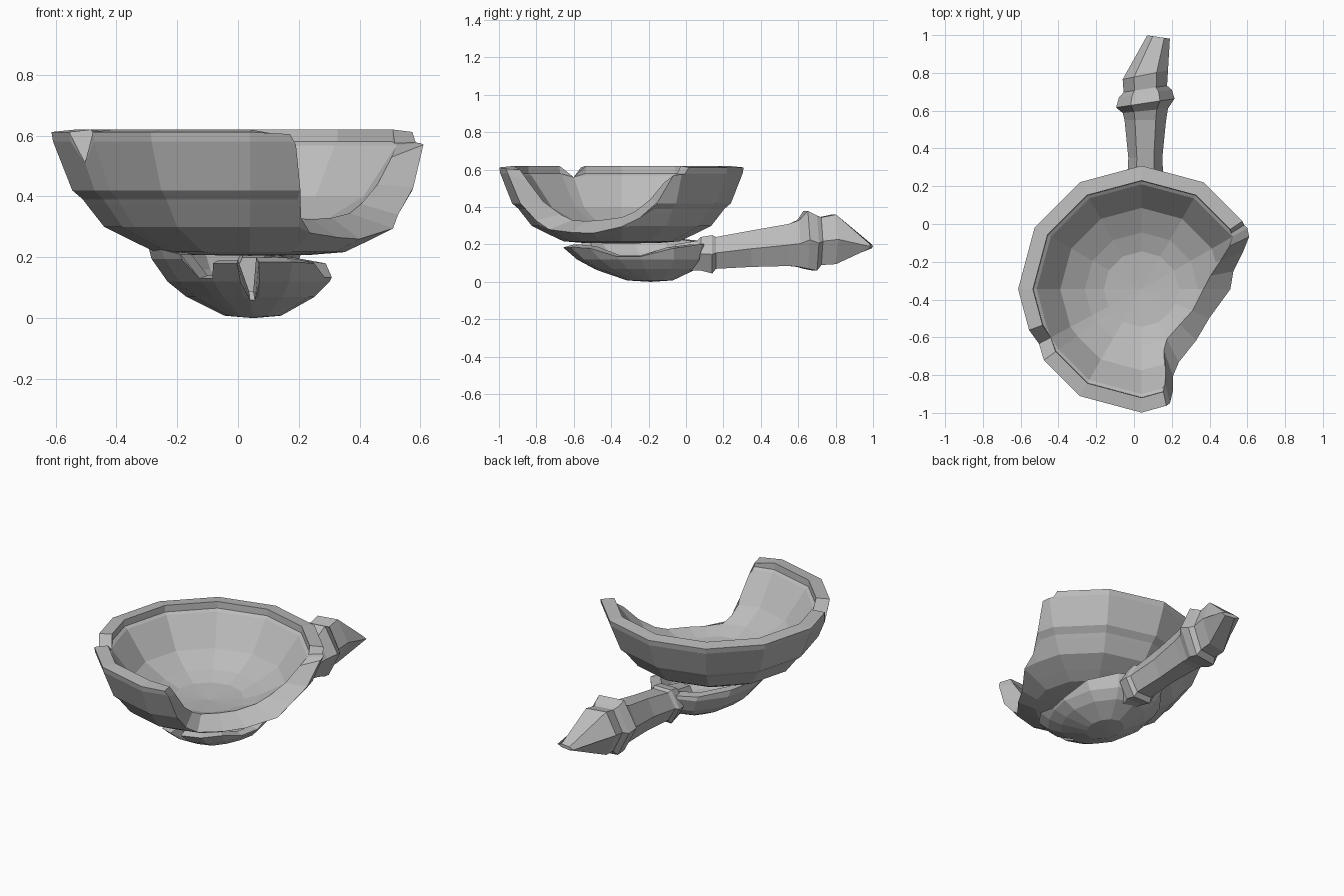
import bpy, bmesh
from math import cos, sin, radians

cube = bpy.data.objects.get("Cube")
if cube:
    bpy.data.objects.remove(cube)

clay = bpy.data.materials.new("grey_clay")
clay.use_nodes = True
GREY = (0.5, 0.5, 0.5, 1)
clay.diffuse_color = GREY
clay.node_tree.nodes["Principled BSDF"].inputs["Base Color"].default_value = GREY


def finish(bm, name):
    bmesh.ops.remove_doubles(bm, verts=bm.verts, dist=0.002)
    bmesh.ops.recalc_face_normals(bm, faces=bm.faces)
    mesh = bpy.data.meshes.new(name)
    bm.to_mesh(mesh)
    bm.free()
    mesh.materials.append(clay)
    obj = bpy.data.objects.new(name, mesh)
    bpy.context.collection.objects.link(obj)
    return obj


def radius_at(profile, z):
    """Radius of a (radius, height) profile at height z."""
    for (r0, z0), (r1, z1) in zip(profile, profile[1:]):
        if z <= z1:
            return r0 + (r1 - r0) * max(0, z - z0) / (z1 - z0)
    return profile[-1][0]


def broken_dish(name, outer, inner, columns, centre, scale, lean=(0, 0)):
    """Twelve-sided dish; each column (angle, outer top, inner top) is
    snapped off at its own heights. Lean shifts the bottom sideways."""
    bm = bmesh.new()
    height = outer[-1][1]
    cols = []
    for angle, top_out, top_in in columns:
        flat = cos(radians(15)) / cos(radians(angle % 30 - 15))
        a = radians(angle)
        points = []
        for profile, order, top in ((outer, outer, top_out), (inner, inner[::-1], top_in)):
            for _, level in order:
                z = min(level, top)
                r = radius_at(profile, z) * flat
                low = 1 - z / height
                points.append(bm.verts.new((centre[0] + lean[0] * low + r * scale[0] * cos(a),
                                            centre[1] + lean[1] * low + r * scale[1] * sin(a), z)))
        cols.append(points)
    for a, b in zip(cols, cols[1:] + cols[:1]):
        for i in range(len(a) - 1):
            bm.faces.new((a[i], b[i], b[i + 1], a[i + 1]))
    return finish(bm, name)


# Bowl: intact rim, small notch on one side, large piece missing on the other
rim = 0.62
edge = 0.612
bowl_out = [(0, .205), (.2, .208), (.31, .217), (.38, .25), (.48, .30), (.535, .37),
            (.55, .39), (.585, .42), (.648, .58), (.655, rim)]
bowl_in = [(0, .28), (.2, .295), (.3, .33), (.43, .40), (.555, .568), (.573, .58), (.575, rim)]
columns = [(a, edge, rim) for a in (34, 60, 90, 120, 150, 180, 200)]
columns += [(208, .51, .56), (216, edge, rim), (240, edge, rim), (270, edge, rim)]
columns += [(282, .605, .60), (284, .57, .54), (287, .42, .43), (290, .33, .36),
            (297, .28, .33), (317, .265, .325), (337, .26, .33), (360, .295, .345),
            (371, .34, .375), (380, .43, .44), (386, .57, .53), (390, .575, .57),
            (392, .578, .575)]
broken_dish("bowl", bowl_out, bowl_in, columns, (.04, -.345), (1, 1))

# Spoon head: shallow dish with a jagged front edge and a low side
head_out = [(0, 0), (.3, .008), (.68, .07), (.86, .12), (1, .195), (1.02, .24)]
head_in = [(0, .045), (.35, .055), (.65, .11), (.78, .16), (.87, .24)]
head_cols = [(0, .135, .14), (30, .18, .185), (60, .2, .2), (90, .21, .21), (120, .22, .22),
             (150, .235, .235), (180, .235, .235), (210, .225, .225), (225, .21, .21),
             (233, .13, .14), (244, .13, .14), (248, .18, .19), (264, .18, .19),
             (269, .06, .09), (274, .06, .09), (278, .185, .2), (300, .185, .2),
             (320, .18, .19), (340, .135, .14)]
broken_dish("spoon_head", head_out, head_in, head_cols, (.02, -.29), (.31, .41), (.03, .1))

# Spoon handle: six-sided, with two collars and a wedge-shaped end
# Each section: y, centre x, half width, bottom, top, skew
sections = [(-.06, .05, .07, .06, .20, 0), (.06, .06, .09, .06, .22, 0),
            (.08, .06, .11, .06, .24, 0), (.14, .06, .115, .045, .25, 0),
            (.16, .06, .10, .07, .24, 0), (.35, .06, .09, .08, .275, 0),
            (.55, .06, .11, .085, .31, 0), (.60, .06, .12, .08, .33, .1),
            (.64, .06, .155, .07, .38, .15), (.69, .06, .14, .06, .355, .15),
            (.715, .06, .115, .09, .345, .15), (.79, .06, .12, .095, .36, .2),
            (.99, .13, .06, .18, .20, -.15)]
bm = bmesh.new()
rings = []
for y, cx, w, low, high, skew in sections:
    ring = []
    for k in range(6):
        a = radians(60 * k)
        z = (low + high) / 2 + (high - low) * sin(a) / 1.732
        ring.append(bm.verts.new((cx + w * cos(a), y + skew * w * cos(a), z)))
    rings.append(ring)
for a, b in zip(rings, rings[1:]):
    for k in range(6):
        j = (k + 1) % 6
        bm.faces.new((a[k], a[j], b[j], b[k]))
bm.faces.new(rings[0])
bm.faces.new(rings[-1])
finish(bm, "spoon_handle")
